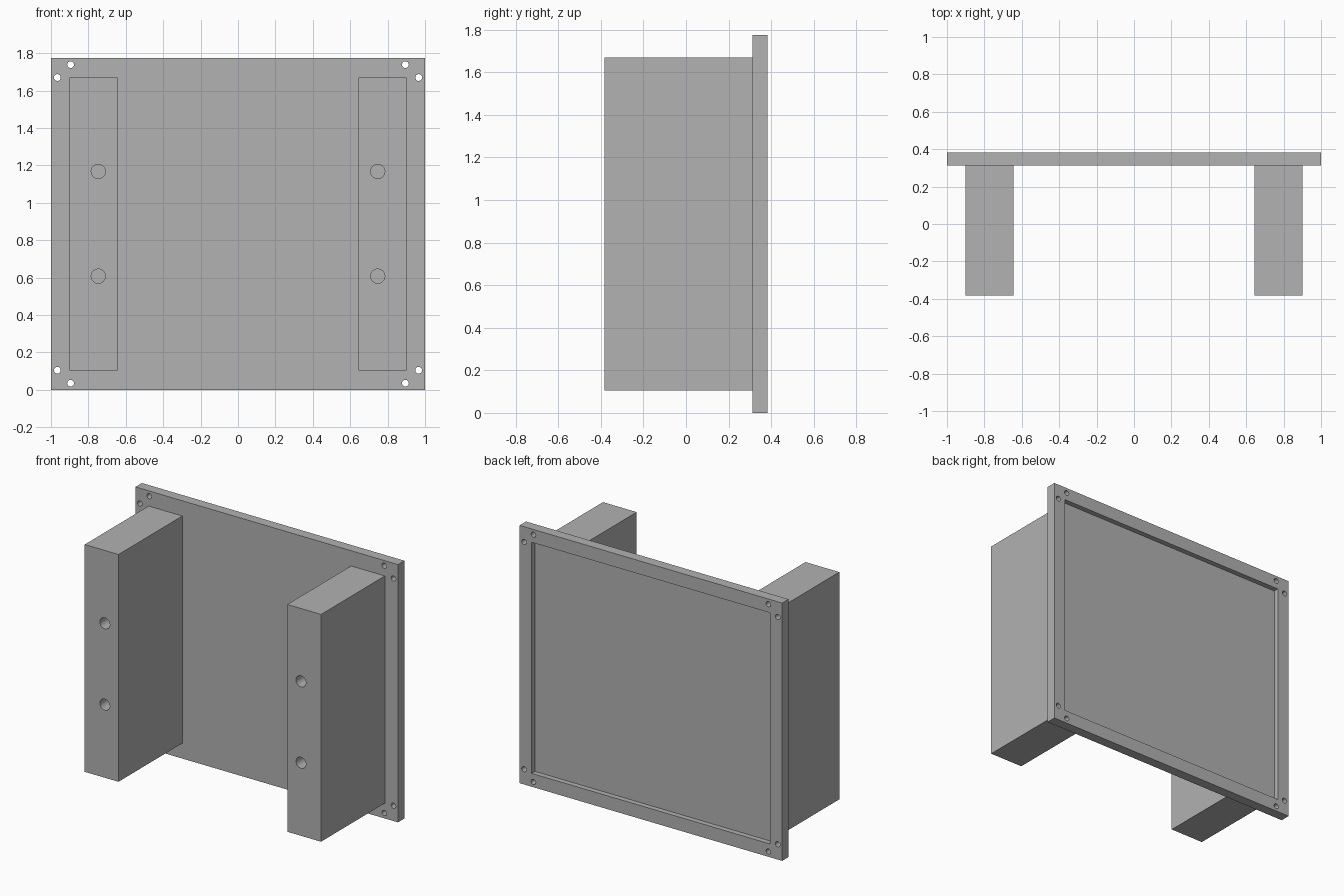
import bpy
import math

if "Cube" in bpy.data.objects:
    bpy.data.objects.remove(bpy.data.objects["Cube"])

grey = bpy.data.materials.new("plain grey")
grey.diffuse_color = (0.445, 0.445, 0.445, 1)
grey.use_nodes = True
grey.node_tree.nodes["Principled BSDF"].inputs["Base Color"].default_value = grey.diffuse_color

WIDTH, HEIGHT = 2.0, 1.775
FRONT, PLATE_FRONT, BACK = -0.382, 0.312, 0.382
RIM, RECESS_DEPTH = 0.092, 0.036


def box(name, x0, x1, y0, y1, z0, z1):
    bpy.ops.mesh.primitive_cube_add(
        size=1, location=((x0 + x1) / 2, (y0 + y1) / 2, (z0 + z1) / 2))
    ob = bpy.context.object
    ob.name = name
    ob.scale = (x1 - x0, y1 - y0, z1 - z0)
    bpy.ops.object.transform_apply(location=False, rotation=False, scale=True)
    ob.data.materials.append(grey)
    return ob


def drill(x, z, radius, y0, y1):
    bpy.ops.mesh.primitive_cylinder_add(
        vertices=32, radius=radius, depth=y1 - y0,
        location=(x, (y0 + y1) / 2, z), rotation=(math.pi / 2, 0, 0))
    ob = bpy.context.object
    ob.name = "hole_cutter"
    ob.data.materials.append(grey)
    return ob


def cut(target, cutters):
    for cutter in cutters:
        cutter.hide_render = True
        bpy.context.view_layer.objects.active = target
        mod = target.modifiers.new("cut", 'BOOLEAN')
        mod.operation = 'DIFFERENCE'
        mod.solver = 'EXACT'
        mod.object = cutter
        bpy.ops.object.modifier_apply(modifier=mod.name)
        bpy.data.objects.remove(cutter)
    bpy.ops.object.select_all(action='DESELECT')
    target.select_set(True)
    bpy.context.view_layer.objects.active = target
    bpy.ops.object.shade_smooth_by_angle(angle=math.radians(30))


# Back plate with a shallow rear recess and paired corner holes
plate = box("back_plate", -WIDTH / 2, WIDTH / 2, PLATE_FRONT, BACK, 0, HEIGHT)
cutters = [box("recess_cutter", -WIDTH / 2 + RIM, WIDTH / 2 - RIM,
               BACK - RECESS_DEPTH, BACK + 0.1, RIM, HEIGHT - RIM)]
for side in (-1, 1):
    for x, inset in ((0.895, 0.036), (0.966, 0.105)):
        for z in (inset, HEIGHT - inset):
            cutters.append(drill(side * x, z, 0.018, PLATE_FRONT - 0.1, BACK + 0.1))
cut(plate, cutters)

# Two upright blocks with blind bolt holes in their front faces
for side, label in ((-1, "left"), (1, "right")):
    xs = sorted((side * 0.643, side * 0.9))
    block = box(label + "_block", xs[0], xs[1], FRONT, PLATE_FRONT, 0.105, 1.67)
    cut(block, [drill(side * 0.747, z, 0.038, FRONT - 0.1, FRONT + 0.3)
                for z in (0.608, 1.168)])
